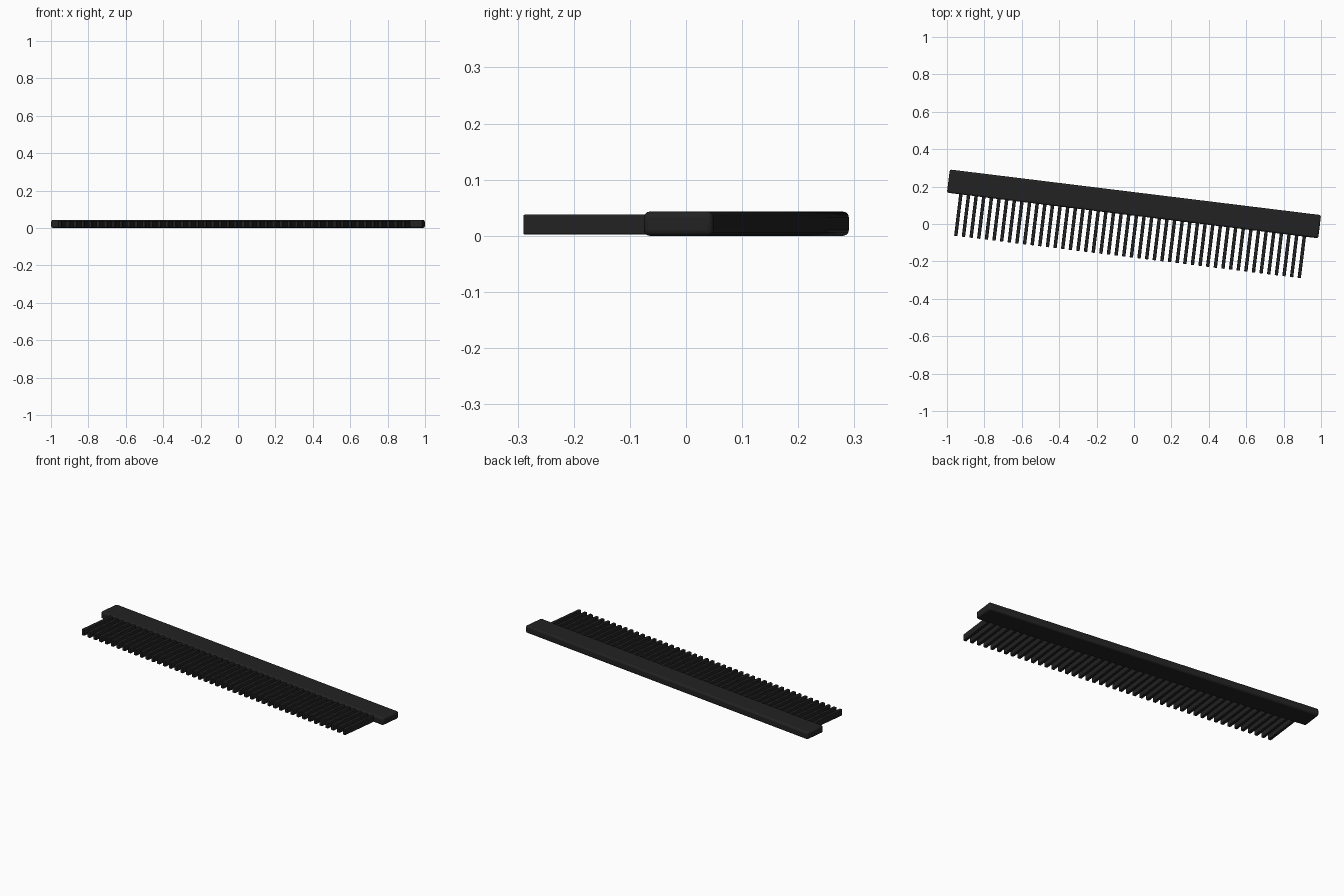
import bpy, bmesh, math
from mathutils import Matrix, Vector

if "Cube" in bpy.data.objects:
    bpy.data.objects.remove(bpy.data.objects["Cube"])

# Whole comb is turned slightly about z
PLACE = Matrix.Translation((0, 0.1075, 0)) @ Matrix.Rotation(math.radians(-7), 4, 'Z')

black = bpy.data.materials.new("black plastic")
black.diffuse_color = (0.016, 0.016, 0.017, 1)
black.use_nodes = True
black.node_tree.nodes["Principled BSDF"].inputs["Base Color"].default_value = black.diffuse_color


def add_box(bm, lo, hi):
    lo, hi = Vector(lo), Vector(hi)
    m = Matrix.Translation((lo + hi) / 2) @ Matrix.Diagonal((*(hi - lo), 1))
    bmesh.ops.create_cube(bm, size=1, matrix=m)


def finish(name, bm, bevel, segments):
    mesh = bpy.data.meshes.new(name)
    bm.to_mesh(mesh)
    bm.free()
    ob = bpy.data.objects.new(name, mesh)
    bpy.context.collection.objects.link(ob)
    ob.matrix_world = PLACE
    mesh.materials.append(black)
    mod = ob.modifiers.new("rounded edges", 'BEVEL')
    mod.width = bevel
    mod.segments = segments
    bpy.context.view_layer.objects.active = ob
    ob.select_set(True)
    bpy.ops.object.shade_smooth_by_angle(angle=math.radians(35))
    ob.select_set(False)
    return ob


# Spine: long bar with rounded edges
bm = bmesh.new()
add_box(bm, (-1.0, -0.0625, 0), (1.0, 0.0625, 0.043))
finish("spine", bm, 0.01, 3)

# Teeth: even row of thin bars rooted inside the spine
COUNT, REACH, HALF = 46, 0.925, 0.009
bm = bmesh.new()
for i in range(COUNT):
    x = -REACH + 2 * REACH * i / (COUNT - 1)
    add_box(bm, (x - HALF, -0.286, 0.002), (x + HALF, -0.04, 0.038))
finish("teeth", bm, 0.003, 2)
